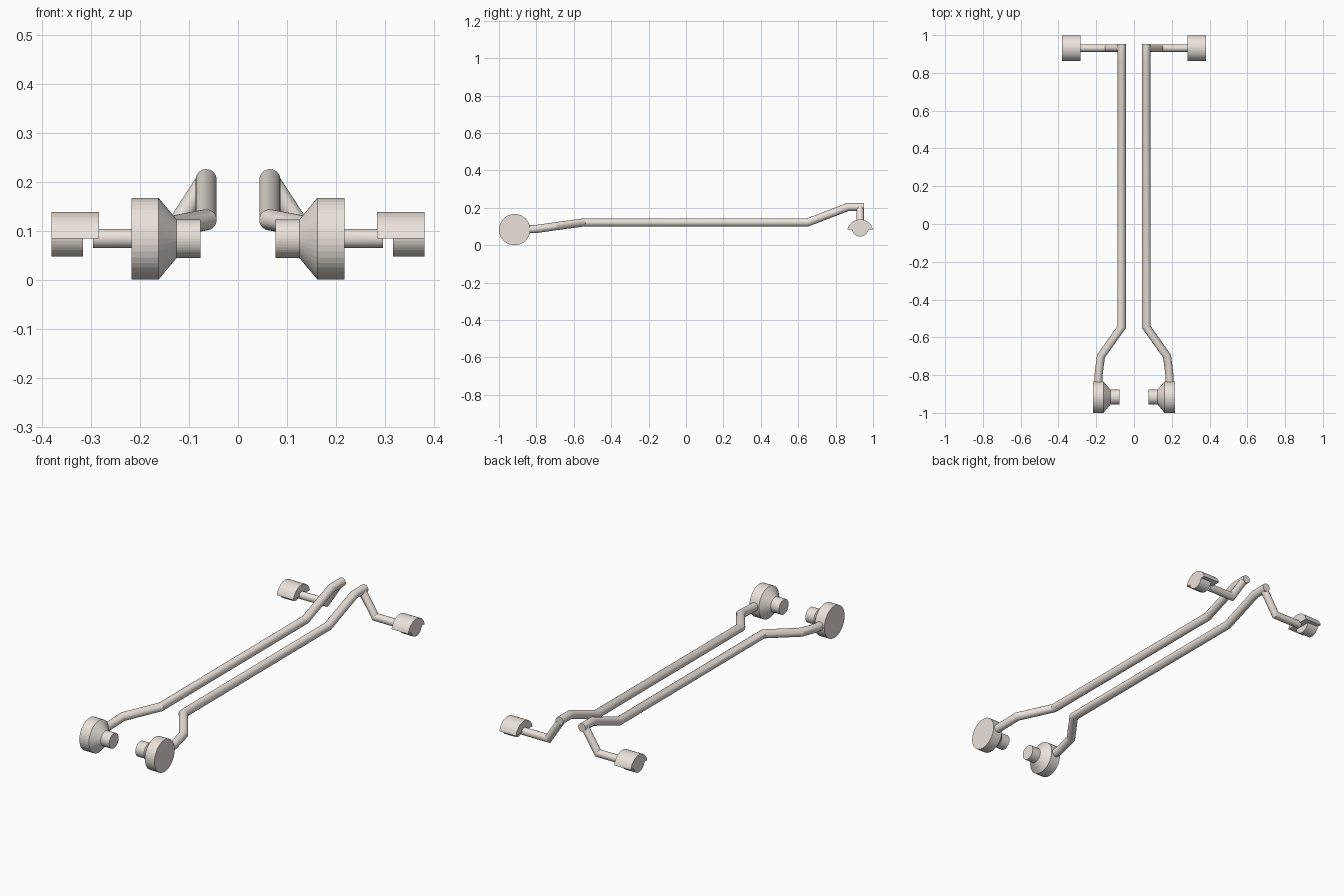
import bpy, bmesh, math
from mathutils import Vector

if "Cube" in bpy.data.objects:
    bpy.data.objects.remove(bpy.data.objects["Cube"])


def finish(bm, name):
    bmesh.ops.recalc_face_normals(bm, faces=bm.faces)
    me = bpy.data.meshes.new(name)
    bm.to_mesh(me)
    bm.free()
    ob = bpy.data.objects.new(name, me)
    bpy.context.collection.objects.link(ob)
    return ob


def skin(bm, rings):
    for a, b in zip(rings, rings[1:]):
        n = len(a)
        for i in range(n):
            bm.faces.new((a[i], a[(i + 1) % n], b[(i + 1) % n], b[i]))
    bm.faces.new(rings[0])
    bm.faces.new(rings[-1])


def tube(name, pts, r, sides=24):
    """Round tube along a path with mitred corners."""
    pts = [Vector(p) for p in pts]
    dirs = [(b - a).normalized() for a, b in zip(pts, pts[1:])]
    u = dirs[0].orthogonal().normalized()
    v = dirs[0].cross(u)
    ring = [pts[0] + r * (math.cos(t) * u + math.sin(t) * v)
            for t in (2 * math.pi * i / sides for i in range(sides))]
    bm = bmesh.new()
    rings = [[bm.verts.new(p) for p in ring]]
    for k, d in enumerate(dirs):
        nrm = (d + dirs[k + 1]).normalized() if k + 1 < len(dirs) else d
        ring = [p + d * ((pts[k + 1] - p).dot(nrm) / d.dot(nrm)) for p in ring]
        rings.append([bm.verts.new(p) for p in ring])
    skin(bm, rings)
    ob = finish(bm, name)
    ob.data.shade_smooth()
    ob.data.set_sharp_from_angle(angle=math.radians(25))
    return ob


def lathe_x(name, profile, cy, cz, sides=40):
    """Turn (x, radius) pairs about an axis parallel to x."""
    bm = bmesh.new()
    skin(bm, [[bm.verts.new((x, cy + r * math.cos(2 * math.pi * i / sides),
                             cz + r * math.sin(2 * math.pi * i / sides)))
               for i in range(sides)] for x, r in profile])
    return finish(bm, name)


def extrude_x(name, outline, x0, x1):
    bm = bmesh.new()
    skin(bm, [[bm.verts.new((x, y, z)) for y, z in outline] for x in (x0, x1)])
    return finish(bm, name)


parts = []

# long rail: splayed front, straight middle, raised rear
parts.append(tube("rail", [(0.19, -0.87, 0.084), (0.188, -0.80, 0.087), (0.175, -0.70, 0.101),
                           (0.065, -0.545, 0.122), (0.065, 0.65, 0.122),
                           (0.065, 0.865, 0.204), (0.065, 0.953, 0.204)], 0.0215))

# front end wheel: hub, cone, disc
parts.append(lathe_x("front_wheel", [(0.076, 0.039), (0.125, 0.039), (0.162, 0.0835), (0.217, 0.0835)],
                     -0.9165, 0.0835))

# rear arm stepping down and outward
parts.append(tube("rear_arm", [(0.065, 0.931, 0.204), (0.143, 0.931, 0.084), (0.296, 0.931, 0.084)], 0.0195))

# rear foot: rounded core under an arched cover
parts.append(lathe_x("rear_foot_core", [(0.316, 0.0455), (0.38, 0.0455)], 0.931, 0.0925))
a0 = math.asin(0.016 / 0.07)
arch = [(0.931 + 0.07 * math.cos(t), 0.068 + 0.07 * math.sin(t))
        for t in (a0 + (math.pi - 2 * a0) * i / 20 for i in range(21))]
parts.append(extrude_x("rear_foot_cover", arch, 0.284, 0.38))

# pale warm finish
mat = bpy.data.materials.new("pale_warm_grey")
mat.diffuse_color = (0.83, 0.76, 0.71, 1)
mat.use_nodes = True
mat.node_tree.nodes["Principled BSDF"].inputs["Base Color"].default_value = mat.diffuse_color

# both sides match
for ob in parts:
    ob.data.materials.append(mat)
    m = ob.modifiers.new("mirror", 'MIRROR')
    m.use_axis = (True, False, False)
    m.use_mirror_merge = False
